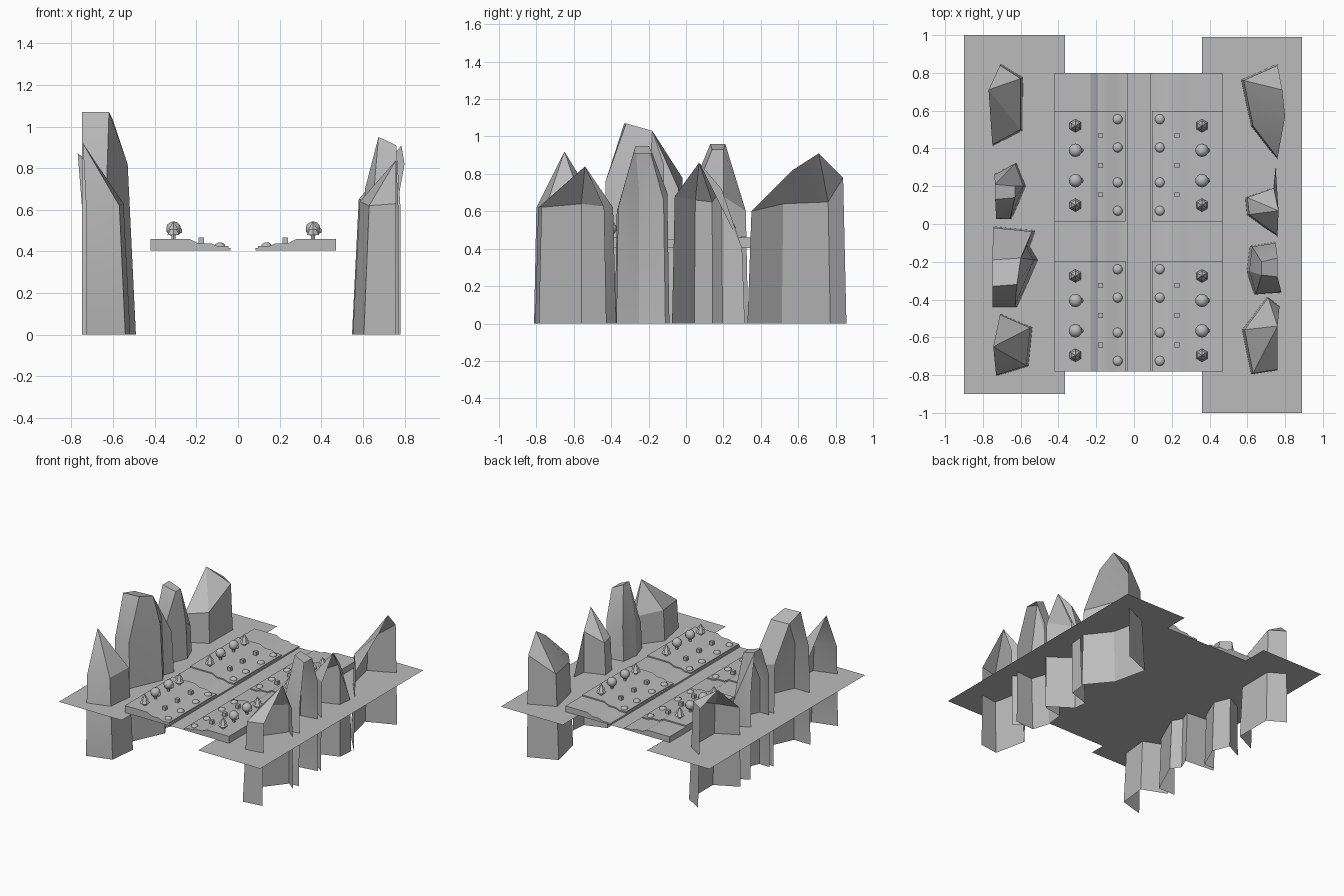
import bpy
import bmesh
from math import radians
from mathutils import Matrix, Vector

if "Cube" in bpy.data.objects:
    bpy.data.objects.remove(bpy.data.objects["Cube"])

stone = bpy.data.materials.new("plain_grey")
stone.use_nodes = True
grey = (0.5, 0.5, 0.5, 1)
stone.diffuse_color = grey
stone.node_tree.nodes["Principled BSDF"].inputs["Base Color"].default_value = grey

GROUND = 0.405
MIDDLE = 0.025      # x of the road's centre line
HALF = 0.445        # from the centre line to a terrace's outer edge


def finish(name, bm, smooth=True):
    mesh = bpy.data.meshes.new(name)
    bm.to_mesh(mesh)
    bm.free()
    mesh.materials.append(stone)
    obj = bpy.data.objects.new(name, mesh)
    bpy.context.collection.objects.link(obj)
    if smooth:
        bpy.ops.object.select_all(action='DESELECT')
        obj.select_set(True)
        bpy.context.view_layer.objects.active = obj
        bpy.ops.object.shade_smooth_by_angle(angle=radians(25))
    return obj


def sheet(name, x0, x1, y0, y1):
    bm = bmesh.new()
    corners = [(x0, y0), (x1, y0), (x1, y1), (x0, y1)]
    bm.faces.new([bm.verts.new((x, y, GROUND)) for x, y in corners])
    finish(name, bm, False)


def prism(name, profile, y0, y1):
    """Extrude an (x, z) outline along y."""
    bm = bmesh.new()
    face = bm.faces.new([bm.verts.new((x, y0, z)) for x, z in profile])
    ext = bmesh.ops.extrude_face_region(bm, geom=[face])["geom"]
    moved = [v for v in ext if isinstance(v, bmesh.types.BMVert)]
    bmesh.ops.translate(bm, verts=moved, vec=(0, y1 - y0, 0))
    bmesh.ops.recalc_face_normals(bm, faces=bm.faces)
    finish(name, bm)


def cliff(name, columns, tops):
    """Shell open on its outer side: (x, y, shoulder z, top index) columns."""
    bm = bmesh.new()
    side = 1 if columns[0][0] > 0 else -1
    mid_y = sum(c[1] for c in columns) / len(columns)
    back = max(abs(c[0]) for c in columns) * side
    peaks = [bm.verts.new(t) for t in tops]
    rows = []
    for x, y, z, t in columns:
        foot = bm.verts.new((back + (x - back) * 1.18, mid_y + (y - mid_y) * 1.08, 0))
        rows.append((foot, bm.verts.new((x, y, z)), peaks[t]))
    for a, b in zip(rows, rows[1:]):
        bm.faces.new((a[0], b[0], b[1], a[1]))
        bm.faces.new((a[1], b[1], b[2], a[2]) if a[2] != b[2] else (a[1], b[1], a[2]))
    if len(peaks) > 2:
        bm.faces.new(peaks)
    bmesh.ops.recalc_face_normals(bm, faces=bm.faces)
    bm.normal_update()
    if sum(f.normal.x * f.calc_area() for f in bm.faces) * side > 0:
        bmesh.ops.reverse_faces(bm, faces=bm.faces)
    finish(name, bm)


def cone(bm, x, y, z, r1, r2, depth, sides):
    bmesh.ops.create_cone(bm, cap_ends=True, segments=sides, radius1=r1, radius2=r2,
                          depth=depth, matrix=Matrix.Translation((x, y, z + depth / 2)))


def ball(bm, x, y, z, r, squash=1):
    bmesh.ops.create_icosphere(bm, subdivisions=2, radius=r,
                               matrix=Matrix.Translation((x, y, z)) @ Matrix.Diagonal((1, 1, squash, 1)))


# Ground sheets and road
sheet("right_ground", -0.9, -0.365, -0.9, 1.0)
sheet("left_ground", 0.36, 0.89, -1.0, 0.99)
sheet("road", -0.04, 0.09, -0.78, 0.8)

# Stepped terraces, raised garden lots and their planting
STEPS = [(0, 0.45), (0.19, 0.45), (0.23, 0.43), (0.29, 0.43), (0.32, 0.417), (0.385, 0.417)]
for label, s in (("right", -1), ("left", 1)):
    def across(d):
        return MIDDLE + s * (HALF - d)

    floor = [(across(0.385), GROUND), (across(0), GROUND)]
    prism(label + "_terrace", [(across(d), z) for d, z in STEPS] + floor, -0.78, 0.8)
    for n, y0 in enumerate((-0.78, 0.015)):
        tag = f"{label}_{('front', 'back')[n]}_"
        raised = [(across(min(d, 0.375)), z + 0.009) for d, z in STEPS]
        prism(tag + "lot", raised + [(across(0.375), GROUND), (across(0), GROUND)],
              y0 - 0.001, y0 + 0.583)

        conifers, rounds = bmesh.new(), bmesh.new()
        tree_x = across(0.11)
        for y in (0.085, 0.505):
            cone(conifers, tree_x, y0 + y, 0.45, 0.012, 0.012, 0.035, 6)
            cone(conifers, tree_x, y0 + y, 0.478, 0.035, 0.012, 0.035, 6)
            cone(conifers, tree_x, y0 + y, 0.505, 0.027, 0, 0.04, 6)
        for y in (0.215, 0.375):
            cone(rounds, tree_x, y0 + y, 0.45, 0.011, 0.009, 0.04, 6)
            ball(rounds, tree_x, y0 + y, 0.509, 0.036)
            ball(rounds, tree_x + 0.028, y0 + y, 0.5, 0.015)
        finish(tag + "conifers", conifers)
        finish(tag + "round_trees", rounds)

        bushes, boxes = bmesh.new(), bmesh.new()
        for y in (0.055, 0.205, 0.39, 0.54):
            ball(bushes, across(0.333), y0 + y, 0.424, 0.027, 0.75)
        for y in (0.14, 0.295, 0.455):
            spot = Vector((across(0.243), y0 + y, 0.45))
            bmesh.ops.create_cube(boxes, size=1, matrix=Matrix.Translation(spot)
                                  @ Matrix.Diagonal((0.026, 0.026, 0.034, 1)))
        finish(tag + "bushes", bushes)
        finish(tag + "boxes", boxes, False)

# Cliffs on the right side, back to front
cliff("right_cliff_a",
      [(-0.71, 0.84, 0.76, 0), (-0.6, 0.77, 0.76, 0), (-0.6, 0.5, 0.64, 0), (-0.75, 0.42, 0.62, 0)],
      [(-0.77, 0.71, 0.87)])
cliff("right_cliff_b",
      [(-0.74, 0.26, 0.72, 0), (-0.63, 0.32, 0.6, 0), (-0.585, 0.2, 0.68, 1),
       (-0.655, 0.03, 0.66, 2), (-0.73, 0.03, 0.72, 3)],
      [(-0.735, 0.21, 0.96), (-0.63, 0.2, 0.93), (-0.63, 0.14, 0.93), (-0.735, 0.13, 0.96)])
cliff("right_cliff_c",
      [(-0.745, -0.02, 0.78, 0), (-0.54, -0.04, 0.72, 1), (-0.57, -0.12, 0.85, 1),
       (-0.53, -0.19, 0.82, 1), (-0.63, -0.43, 0.76, 2), (-0.75, -0.43, 0.76, 3)],
      [(-0.75, -0.19, 1.03), (-0.6, -0.18, 1.03), (-0.62, -0.32, 1.07), (-0.75, -0.33, 1.07)])
cliff("right_cliff_d",
      [(-0.71, -0.48, 0.64, 0), (-0.55, -0.55, 0.63, 0), (-0.57, -0.75, 0.62, 0),
       (-0.73, -0.8, 0.62, 0)],
      [(-0.745, -0.65, 0.92)])

# Cliffs on the left side, back to front
cliff("left_cliff_a",
      [(0.76, 0.84, 0.78, 0), (0.58, 0.76, 0.65, 0), (0.63, 0.52, 0.64, 1), (0.76, 0.35, 0.6, 1)],
      [(0.785, 0.71, 0.91), (0.8, 0.57, 0.82)])
cliff("left_cliff_b",
      [(0.75, 0.3, 0.4, 0), (0.74, 0.19, 0.72, 0), (0.6, 0.14, 0.65, 0),
       (0.61, 0.05, 0.66, 0), (0.76, -0.06, 0.68, 0)],
      [(0.765, 0.07, 0.86)])
cliff("left_cliff_c",
      [(0.75, -0.1, 0.7, 0), (0.625, -0.12, 0.66, 1), (0.61, -0.25, 0.7, 2),
       (0.645, -0.37, 0.6, 2), (0.78, -0.36, 0.62, 3)],
      [(0.76, -0.18, 0.91), (0.675, -0.2, 0.95), (0.675, -0.27, 0.95), (0.76, -0.28, 0.91)])
cliff("left_cliff_d",
      [(0.77, -0.44, 0.62, 0), (0.71, -0.39, 0.62, 0), (0.585, -0.56, 0.64, 0),
       (0.63, -0.79, 0.62, 0), (0.76, -0.77, 0.63, 0)],
      [(0.76, -0.54, 0.84)])
